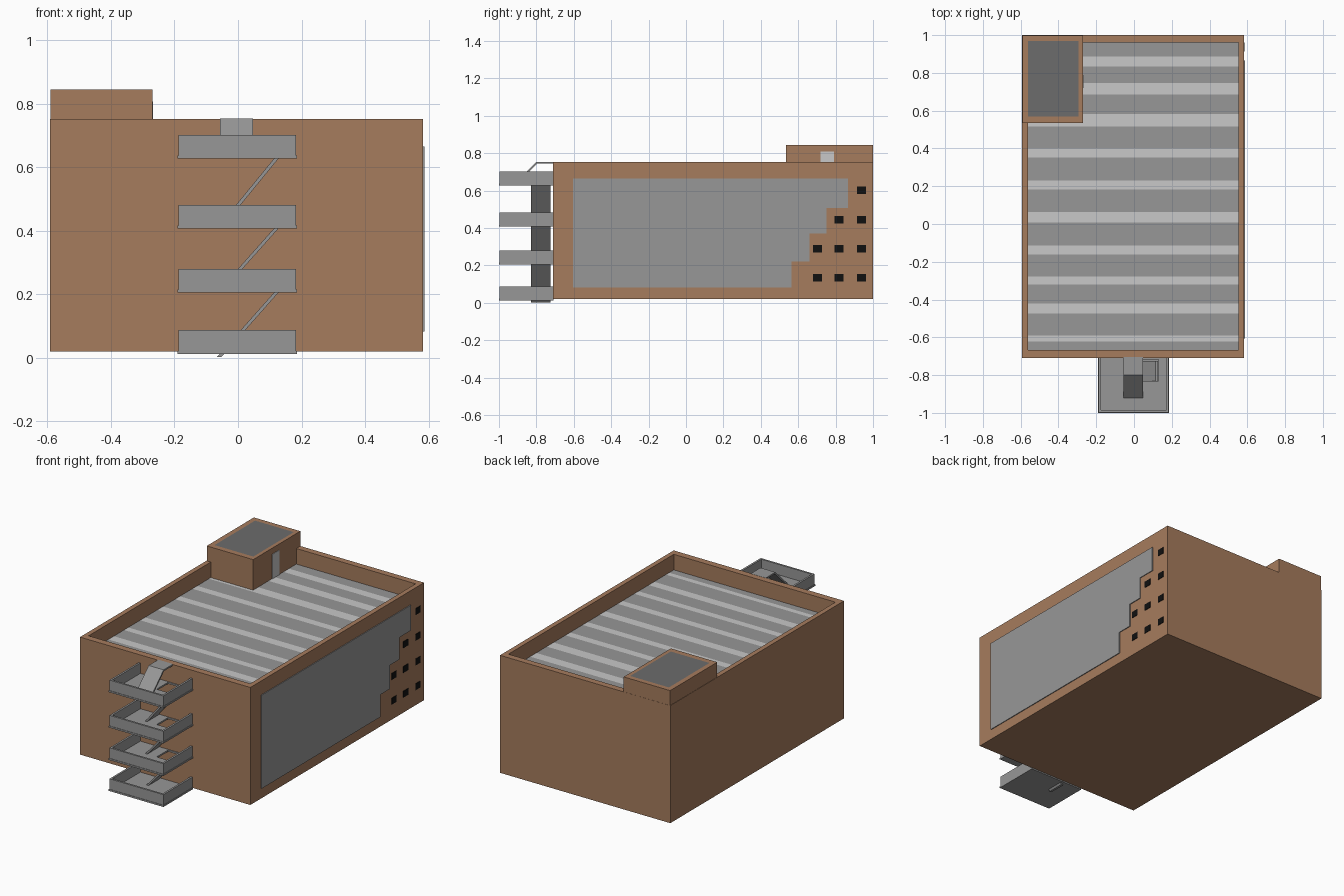
import bpy, bmesh
from mathutils import Vector

cube = bpy.data.objects.get("Cube")
if cube:
    bpy.data.objects.remove(cube, do_unlink=True)


def material(name, rgb):
    m = bpy.data.materials.new(name)
    m.use_nodes = True
    m.diffuse_color = (*rgb, 1)
    m.node_tree.nodes["Principled BSDF"].inputs["Base Color"].default_value = (*rgb, 1)
    return m


BROWN = material("brown wall", (0.38, 0.2, 0.11))
GREY = material("mid grey", (0.31, 0.31, 0.31))
LIGHT = material("light grey", (0.58, 0.58, 0.58))
DARK = material("dark grey", (0.15, 0.15, 0.15))
BLACK = material("black glass", (0.005, 0.005, 0.005))


def finish(name, bm, *mats):
    mesh = bpy.data.meshes.new(name)
    bm.to_mesh(mesh)
    bm.free()
    for m in mats:
        mesh.materials.append(m)
    obj = bpy.data.objects.new(name, mesh)
    bpy.context.collection.objects.link(obj)
    return obj


def loft(name, rings, mats, start=True, end=True, loop=False, end_mat=0):
    """Join rectangles (x0, x1, y0, y1, z) in order, outside going up."""
    bm = bmesh.new()
    loops = [[bm.verts.new(p) for p in ((a, c, z), (b, c, z), (b, d, z), (a, d, z))]
             for a, b, c, d, z in rings]
    pairs = list(zip(loops, loops[1:]))
    if loop:
        pairs.append((loops[-1], loops[0]))
    for low, high in pairs:
        for i in range(4):
            j = (i + 1) % 4
            bm.faces.new((low[i], low[j], high[j], high[i]))
    if start and not loop:
        bm.faces.new(loops[0][::-1])
    if end and not loop:
        bm.faces.new(loops[-1]).material_index = end_mat
    return finish(name, bm, *mats)


def box(name, x0, x1, y0, y1, z0, z1, mat):
    rect = (x0, x1, y0, y1)
    return loft(name, [(*rect, z0), (*rect, z1)], [mat])


def prism(name, points, axis, lo, hi, mat):
    """Extrude a profile along axis; points use the other horizontal axis and z."""
    bm = bmesh.new()
    place = (lambda u, v: (lo, u, v)) if axis == "x" else (lambda u, v: (u, lo, v))
    face = bm.faces.new([bm.verts.new(place(u, v)) for u, v in points])
    new = bmesh.ops.extrude_face_region(bm, geom=[face])["geom"]
    shift = Vector((hi - lo, 0, 0)) if axis == "x" else Vector((0, hi - lo, 0))
    bmesh.ops.translate(bm, vec=shift, verts=[g for g in new if isinstance(g, bmesh.types.BMVert)])
    bmesh.ops.recalc_face_normals(bm, faces=bm.faces)
    return finish(name, bm, mat)


# Main block with a parapet around a sunken roof
ROOF = 0.655
outer = (-0.592, 0.582, -0.71, 1.0)
inner = (-0.562, 0.552, -0.668, 0.96)
loft("main_block", [(*outer, 0.02), (*outer, 0.752), (*inner, 0.752), (*inner, ROOF)],
     [BROWN], end=False)

# Striped roof deck: strips alternate between the two greys
stripes = [-0.622, -0.59, -0.474, -0.42, -0.32, -0.278, -0.161, -0.114, 0.008, 0.064,
           0.183, 0.23, 0.353, 0.4, 0.516, 0.583, 0.686, 0.747, 0.833, 0.886]
bm = bmesh.new()
rows = [[bm.verts.new((x, y, ROOF)) for x in inner[:2]]
        for y in (inner[2], *stripes, inner[3])]
for i, (a, b) in enumerate(zip(rows, rows[1:])):
    bm.faces.new((a[0], a[1], b[1], b[0])).material_index = i % 2
finish("striped_roof", bm, GREY, LIGHT)

# Stair house on the roof corner, with its door
house = (-0.59, -0.27, 0.535, 0.999)
house_top = (-0.56, -0.293, 0.569, 0.968)
loft("roof_house", [(*house, ROOF), (*house, 0.845), (*house_top, 0.845)],
     [BROWN, DARK], end_mat=1)
box("roof_door", -0.274, -0.267, 0.72, 0.79, ROOF, 0.808, LIGHT)

# Stepped side panel
panel = [(-0.605, 0.083), (0.565, 0.083), (0.565, 0.222), (0.66, 0.222), (0.66, 0.37),
         (0.752, 0.37), (0.752, 0.507), (0.865, 0.507), (0.865, 0.665), (-0.605, 0.665)]
prism("side_panel", panel, "x", 0.578, 0.587, GREY)

# Small square windows beside the panel steps
for z, count in ((0.135, 3), (0.289, 3), (0.443, 2), (0.603, 1)):
    for y in (0.938, 0.818, 0.703)[:count]:
        box("side_window", 0.578, 0.585, y - 0.024, y + 0.024, z - 0.02, z + 0.02, BLACK)

# Fire escape landings: floor with stair opening, and a rail on three sides
X0, X1, Y0, Y1 = -0.191, 0.186, -1.0, -0.708
LEVELS = (0.012, 0.205, 0.407, 0.627)
for level, z in enumerate(LEVELS):
    floor = (X0, X1, Y0, Y1)
    if level:
        hole = (0.02, 0.13, -0.83, -0.717)
        loft("landing_floor", [(*floor, z), (*floor, z + 0.01), (*hole, z + 0.01), (*hole, z)],
             [GREY], loop=True)
    else:
        box("landing_floor", *floor, z, z + 0.01, GREY)
    e, t, top = 0.003, 0.012, z + 0.075
    box("landing_front_rail", X0 + e, X1 - e, Y0 + e, Y0 + e + t, z + 0.01, top, GREY)
    box("landing_right_rail", X0 + e, X0 + e + t, Y0 + e + t, Y1, z + 0.01, top, GREY)
    box("landing_left_rail", X1 - e - t, X1 - e, Y0 + e + t, Y1, z + 0.01, top, GREY)

# Sloping flights between the landings
for z0, z1 in zip((0.002, *LEVELS[1:]), LEVELS[1:]):
    prism("stair_flight", [(-0.067, z0), (-0.053, z0), (0.127, z1), (0.113, z1)],
          "y", -0.83, -0.725, GREY)

# Last ramp from the top landing over the parapet
prism("roof_ramp", [(-0.92, 0.637), (-0.905, 0.637), (-0.795, 0.744), (-0.705, 0.744),
                    (-0.705, 0.753), (-0.8, 0.753)], "x", -0.056, 0.047, GREY)
